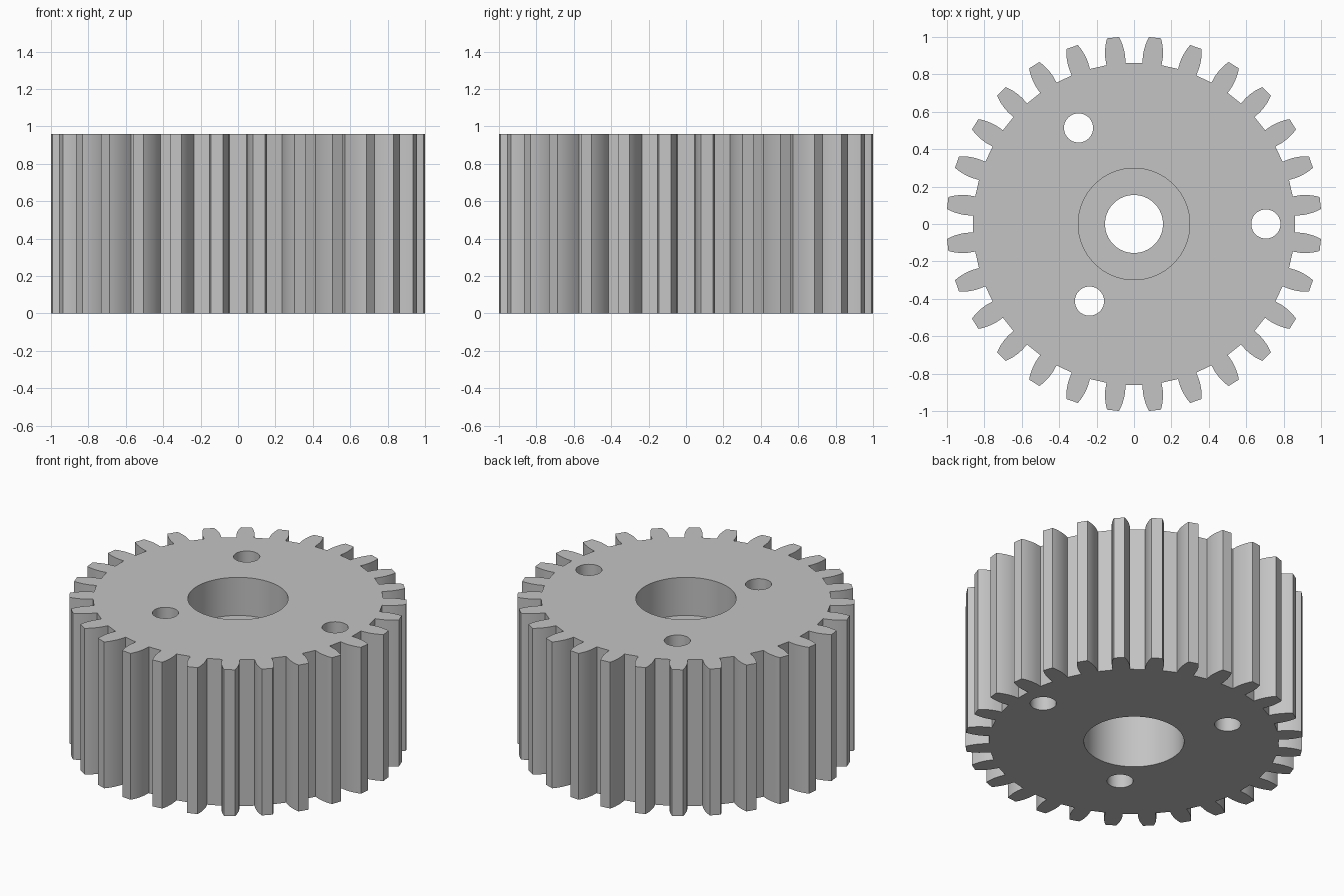
import bpy
import bmesh
from math import sin, cos, pi, radians

if "Cube" in bpy.data.objects:
    bpy.data.objects.remove(bpy.data.objects["Cube"], do_unlink=True)

HEIGHT = 0.96
TEETH = 28
BORE, SHAFT = 0.298, 0.155          # bearing seat and shaft hole radii
WEB_LOW, WEB_TOP = 0.5, 0.71        # inner ledge between the two seats
PIN_RADIUS = 0.078
PINS = [(0, 0.705), (120, 0.593), (240, 0.476)]   # angle, distance

# Half tooth: radial position, half width
FLANK = [(0.86, 0.0515), (0.90, 0.0535), (0.93, 0.0515),
         (0.96, 0.046), (0.985, 0.039), (1.0025, 0.032)]


def gear_outline():
    tooth = [(r, -w) for r, w in FLANK] + [(r, w) for r, w in reversed(FLANK)]
    points = []
    for i in range(TEETH):
        a = (i + 0.5) * 2 * pi / TEETH
        points += [(r * cos(a) - w * sin(a), r * sin(a) + w * cos(a)) for r, w in tooth]
    return points


def circle(radius, sides, cx=0, cy=0):
    return [(cx + radius * cos(2 * pi * i / sides),
             cy + radius * sin(2 * pi * i / sides)) for i in range(sides)]


def wall(bm, levels):
    """Skin a stack of (points, z) loops; return the end loops' edges."""
    rings = [[bm.verts.new((x, y, z)) for x, y in pts] for pts, z in levels]
    for low, high in zip(rings, rings[1:]):
        n = len(low)
        for i in range(n):
            j = (i + 1) % n
            bm.faces.new((low[i], low[j], high[j], high[i]))
    return [[bm.edges.get((ring[i - 1], ring[i])) for i in range(len(ring))]
            for ring in (rings[0], rings[-1])]


bm = bmesh.new()

# Toothed rim
loops = [wall(bm, [(gear_outline(), 0), (gear_outline(), HEIGHT)])]

# Stepped central bore
steps = [(BORE, 0), (BORE, WEB_LOW), (SHAFT, WEB_LOW),
         (SHAFT, WEB_TOP), (BORE, WEB_TOP), (BORE, HEIGHT)]
loops.append(wall(bm, [(circle(r, 64), z) for r, z in steps]))

# Three through holes
for angle, dist in PINS:
    a = radians(angle)
    ring = circle(PIN_RADIUS, 40, dist * cos(a), dist * sin(a))
    loops.append(wall(bm, [(ring, 0), (ring, HEIGHT)]))

# Bottom and top faces, pierced by the holes
for end, normal in ((0, (0, 0, -1)), (1, (0, 0, 1))):
    edges = [e for pair in loops for e in pair[end]]
    bmesh.ops.triangle_fill(bm, edges=edges, use_beauty=True, normal=normal)
bmesh.ops.recalc_face_normals(bm, faces=bm.faces[:])

mesh = bpy.data.meshes.new("spur_gear")
bm.to_mesh(mesh)
bm.free()
gear = bpy.data.objects.new("spur_gear", mesh)
bpy.context.collection.objects.link(gear)

# Plain grey material
grey = bpy.data.materials.new("grey")
grey.use_nodes = True
colour = (0.55, 0.55, 0.55, 1)
grey.diffuse_color = colour
grey.node_tree.nodes["Principled BSDF"].inputs["Base Color"].default_value = colour
mesh.materials.append(grey)

bpy.context.view_layer.objects.active = gear
gear.select_set(True)
bpy.ops.object.shade_smooth_by_angle(angle=radians(25))
